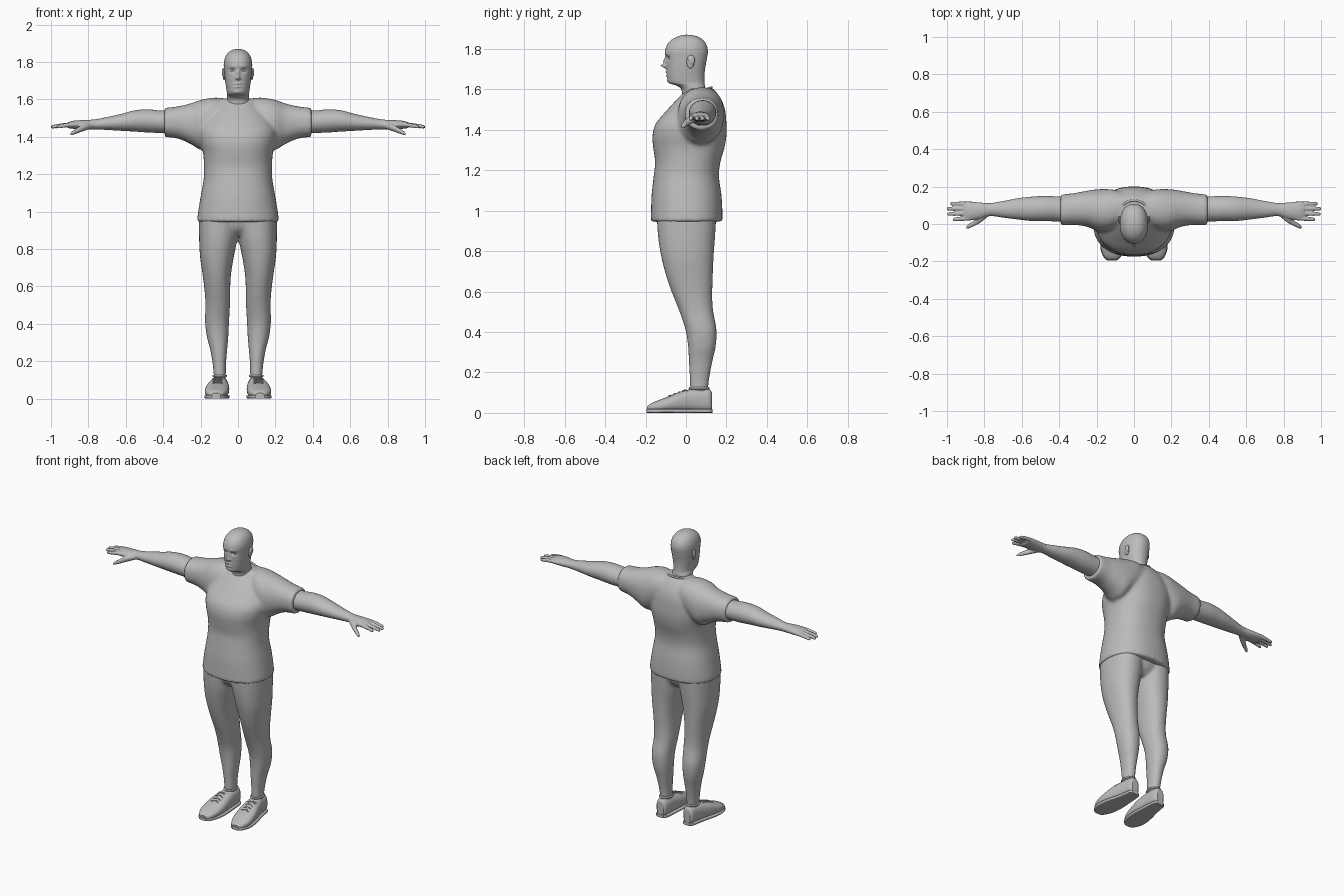
import bpy, bmesh, math
from mathutils import Vector, Matrix

cube = bpy.data.objects.get("Cube")
if cube:
    bpy.data.objects.remove(cube, do_unlink=True)

CM = 0.01  # all part sizes below are in hundredths of a unit

grey = bpy.data.materials.new("plain_grey")
grey.use_nodes = True
grey.diffuse_color = (0.5, 0.5, 0.5, 1)
shader = next(n for n in grey.node_tree.nodes if n.type == "BSDF_PRINCIPLED")
shader.inputs["Base Color"].default_value = grey.diffuse_color
shader.inputs["Roughness"].default_value = 0.7


def spline(stations, steps):
    """Smooth curve through the stations."""
    pts = [Vector(s) for s in stations]
    pts = [pts[0]] + pts + [pts[-1]]
    out = []
    for p, a, b, n in zip(pts, pts[1:], pts[2:], pts[3:]):
        for i in range(steps):
            t = i / steps
            out.append(a + ((b - p) * t + (2 * p - 5 * a + 4 * b - n) * t ** 2
                            + (3 * a - p - 3 * b + n) * t ** 3) / 2)
    return out + [pts[-1]]


def loft(bm, axis, stations, side=1, power=2, sides=32, steps=5):
    """Closed skin through oval rings: (position, low, high, low, high)."""
    rings = []
    for t, a0, a1, b0, b1 in spline(stations, steps):
        ring = []
        for i in range(sides):
            ang = math.tau * i / sides
            c, s = math.cos(ang), math.sin(ang)
            a = (a0 + a1) / 2 + (a1 - a0) / 2 * math.copysign(abs(c) ** (2 / power), c)
            b = (b0 + b1) / 2 + (b1 - b0) / 2 * math.copysign(abs(s) ** (2 / power), s)
            x, y, z = {"x": (t, a, b), "y": (a, t, b), "z": (a, b, t)}[axis]
            ring.append(bm.verts.new((x * side * CM, y * CM, z * CM)))
        rings.append(ring)
    for low, high in zip(rings, rings[1:]):
        for i in range(sides):
            j = (i + 1) % sides
            bm.faces.new((low[i], low[j], high[j], high[i])).smooth = True
    bm.faces.new(rings[0])
    bm.faces.new(rings[-1])


def ball(bm, center, radii):
    place = Matrix.Translation(Vector(center) * CM) @ Matrix.Diagonal((*(Vector(radii) * CM), 1))
    made = bmesh.ops.create_uvsphere(bm, u_segments=20, v_segments=12, radius=1, matrix=place)
    for v in made["verts"]:
        for f in v.link_faces:
            f.smooth = True


def finish(name, bm, voxel=0, relax=0):
    """Make the object; optionally fuse its pieces into one soft skin."""
    bmesh.ops.recalc_face_normals(bm, faces=bm.faces)
    mesh = bpy.data.meshes.new(name)
    bm.to_mesh(mesh)
    bm.free()
    mesh.materials.append(grey)
    obj = bpy.data.objects.new(name, mesh)
    bpy.context.scene.collection.objects.link(obj)
    if voxel:
        fuse = obj.modifiers.new("fuse", "REMESH")
        fuse.mode = "VOXEL"
        fuse.voxel_size = voxel * CM
        fuse.use_smooth_shade = True
        soft = obj.modifiers.new("soften", "SMOOTH")
        soft.factor = 0.5
        soft.iterations = relax
    return obj


def tube(name, points, radius, cyclic=False):
    curve = bpy.data.curves.new(name, "CURVE")
    curve.dimensions = "3D"
    curve.bevel_depth = radius * CM
    curve.bevel_resolution = 2
    line = curve.splines.new("POLY")
    line.points.add(len(points) - 1)
    for p, co in zip(line.points, points):
        p.co = (*(Vector(co) * CM), 1)
    line.use_cyclic_u = cyclic
    line.use_smooth = True
    curve.materials.append(grey)
    obj = bpy.data.objects.new(name, curve)
    bpy.context.scene.collection.objects.link(obj)


# Shirt: torso and both sleeves fused together
bm = bmesh.new()
torso = [(94.5, 22, -17.5, 18), (100, 21.3, -17.3, 18), (108, 20, -17, 17.5),
         (117, 18.4, -16, 16.3), (124, 18.2, -15.3, 17), (131, 18.6, -16.2, 19),
         (137, 20, -16.6, 20), (143, 20.5, -15, 20), (149, 18, -10, 19.5),
         (154, 14, -5.5, 18), (158, 10.5, -1.5, 15.5), (160.5, 8.5, 1, 13.5)]
loft(bm, "z", [(z, -w, w, f, b) for z, w, f, b in torso], power=2.3, sides=48)
sleeve = [(-4, 2, 15, 143, 156), (5, 1, 17, 142, 160), (12, -3, 18.5, 138, 161),
          (19, -4, 18.6, 133, 160), (25, -1.5, 17.8, 136, 158), (32, -0.5, 16.5, 139, 156.3),
          (39.3, -0.7, 15.8, 140, 155.5)]
for side in (1, -1):
    loft(bm, "x", sleeve, side, power=2.2, sides=40)
finish("shirt", bm, voxel=1, relax=7)

# Collar band, lower at the front
collar = []
for i in range(48):
    c, s = math.cos(math.tau * i / 48), math.sin(math.tau * i / 48)
    collar.append((8 * c, 5 + 7.6 * s, 158.3 + 2.6 * s))
tube("collar", collar, 0.6, True)

# Trousers: two legs and the hips fused together
bm = bmesh.new()
leg = [(9, 6.8, 12.8, 2.5, 10.5), (13, 6.5, 13, 2, 11), (19, 6.4, 13.6, 1.8, 11.8),
       (26, 5.8, 14.8, 1.4, 13.2), (33, 5.2, 16.6, 1, 14.7), (41, 4.8, 17.6, -0.2, 15.1),
       (50, 4.3, 17.4, -3.2, 13.5), (57, 4.2, 17.8, -6, 13), (66, 3.8, 18.9, -9.3, 13.2),
       (76, 2.2, 20.3, -12, 13.6), (86, 0.2, 20.8, -13.7, 14.3), (97, -1, 20.8, -14.5, 15)]
for side in (1, -1):
    loft(bm, "z", leg, side, power=2.2)
loft(bm, "z", [(87, -9, 9, -8, 9), (91, -17, 17, -12, 13), (98, -19, 19, -14, 15)])
finish("trousers", bm, voxel=0.9, relax=4)

# Head and neck
bm = bmesh.new()
head = [(154, 7, -1, 11.5), (157, 6.3, -1.8, 10.6), (160, 6, -2.4, 9.8),
        (161.8, 5.9, -4.6, 9.4), (163.2, 5.9, -8.4, 9.2), (166, 6.3, -9.3, 9.1),
        (170, 6.9, -9.6, 9.4), (175, 7.4, -9.9, 10.3), (179, 7.6, -10.3, 10.8),
        (182.5, 6.9, -9, 9.9), (185, 5.3, -6.4, 7.7), (186.5, 3, -3, 4.5), (187, 0.4, 0, 0.6)]
loft(bm, "z", [(z, -w, w, f, b) for z, w, f, b in head], power=2.2, sides=112, steps=9)
# Sculpted features: (x, z, spread across, spread up, push back)
features = [(0, 171.6, 0.9, 1, -2.7), (0, 174, 0.8, 1.6, -1.3), (1.2, 171.2, 0.6, 0.6, -0.6),
            (3, 175.4, 1.4, 1, 1.2), (2.8, 177.6, 1.8, 0.7, -0.4), (0, 168.4, 1.7, 0.5, -0.7),
            (0, 166.8, 1.5, 0.5, -0.6), (0, 167.6, 2, 0.25, 0.5), (0, 163.8, 1.6, 1, -0.4)]
for v in bm.verts:
    if v.co.y < -0.03:
        x, z = abs(v.co.x) / CM, v.co.z / CM
        v.co.y += CM * sum(push * math.exp(-((x - fx) / sx) ** 2 - ((z - fz) / sz) ** 2)
                           for fx, fz, sx, sz, push in features)
finish("head", bm)

for label, side in (("left", 1), ("right", -1)):
    # Eye and ear
    bm = bmesh.new()
    ball(bm, (3 * side, -7.4, 175.4), (1.3, 1.2, 1))
    finish(label + "_eye", bm)
    bm = bmesh.new()
    ball(bm, (7.4 * side, 2.2, 173.6), (0.8, 1.9, 3.3))
    ball(bm, (7.8 * side, 2.7, 174.4), (0.8, 1.7, 2.4))
    finish(label + "_ear", bm)

    # Arm, palm, fingers and thumb fused together
    bm = bmesh.new()
    arm = [(30, 1.5, 15, 141.5, 154.5), (40, 1.4, 14.8, 142, 154), (48, 1.5, 15, 142.3, 154.7),
           (55, 1.6, 14.6, 142.8, 154.2), (62, 2.4, 13.8, 143.2, 152.4),
           (70, 3.4, 12.3, 143.7, 150.6), (77, 4.2, 11.2, 144, 149.3),
           (83, 2.6, 11.6, 144, 149), (88, 2.1, 12, 144.3, 148.6), (91, 2.4, 11.8, 144.6, 147.8)]
    loft(bm, "x", arm, side)
    for base, tip, reach in ((3.2, 2.4, 96.8), (5.8, 5.3, 99.8), (8.4, 8.1, 100.2), (10.8, 10.9, 98.2)):
        rows = [(86 + (reach - 86) * k, base + (tip - base) * k, 146.6 - 1.4 * k * k, r)
                for k, r in ((0, 1.2), (0.35, 1.2), (0.7, 1.1), (0.93, 0.95), (1, 0.6))]
        loft(bm, "x", [(x, y - r, y + r, z - r, z + r) for x, y, z, r in rows], side, sides=12, steps=3)
    thumb = [(78, 4, 8, 144.5, 147.5), (82, 0.8, 5, 143.2, 147), (86, -1.4, 1.6, 141.8, 144.8),
             (88.5, -2.4, 0, 140.9, 143.2), (89.6, -2.6, -1.2, 140.8, 142)]
    loft(bm, "x", thumb, side, sides=16)
    finish(label + "_arm", bm, voxel=0.45, relax=3)

    # Shoe upper and sole
    upper = [(-19.3, 9.5, 14, 1, 3), (-17.5, 7.4, 16, 0.6, 4.6), (-13.5, 5.6, 17.6, 0.5, 6.3),
             (-8.5, 4.8, 17.6, 0.5, 8.2), (-3, 4.7, 16.6, 0.5, 10.4), (3, 5.2, 15, 0.5, 11.8),
             (8, 5.5, 14, 0.5, 12), (11.5, 6.2, 13.3, 0.5, 11.7), (12.8, 7.5, 12, 1, 10)]
    bm = bmesh.new()
    loft(bm, "y", upper, side, power=2.5)
    finish(label + "_shoe", bm)
    bm = bmesh.new()
    loft(bm, "y", [(y * 1.015, a - 0.2, b + 0.2, 0, 2) for y, a, b, _, _ in upper], side, power=5)
    finish(label + "_sole", bm)

    # Crossed laces over the instep, and the ankle cuff
    for k in range(4):
        y, z = -7.5 + 2.3 * k, 8.4 + 0.85 * k
        for flip in (1, -1):
            row = [((11 + u * 2.6) * side, y + flip * u * 1.1, z + 0.3 - 0.5 * u * u) for u in (-1, -0.5, 0, 0.5, 1)]
            tube(label + "_lace", row, 0.3)
    cuff = [((9.75 + 3.4 * math.cos(math.tau * i / 32)) * side,
             6.5 + 4.6 * math.sin(math.tau * i / 32), 12.2) for i in range(32)]
    tube(label + "_cuff", cuff, 0.6, True)
